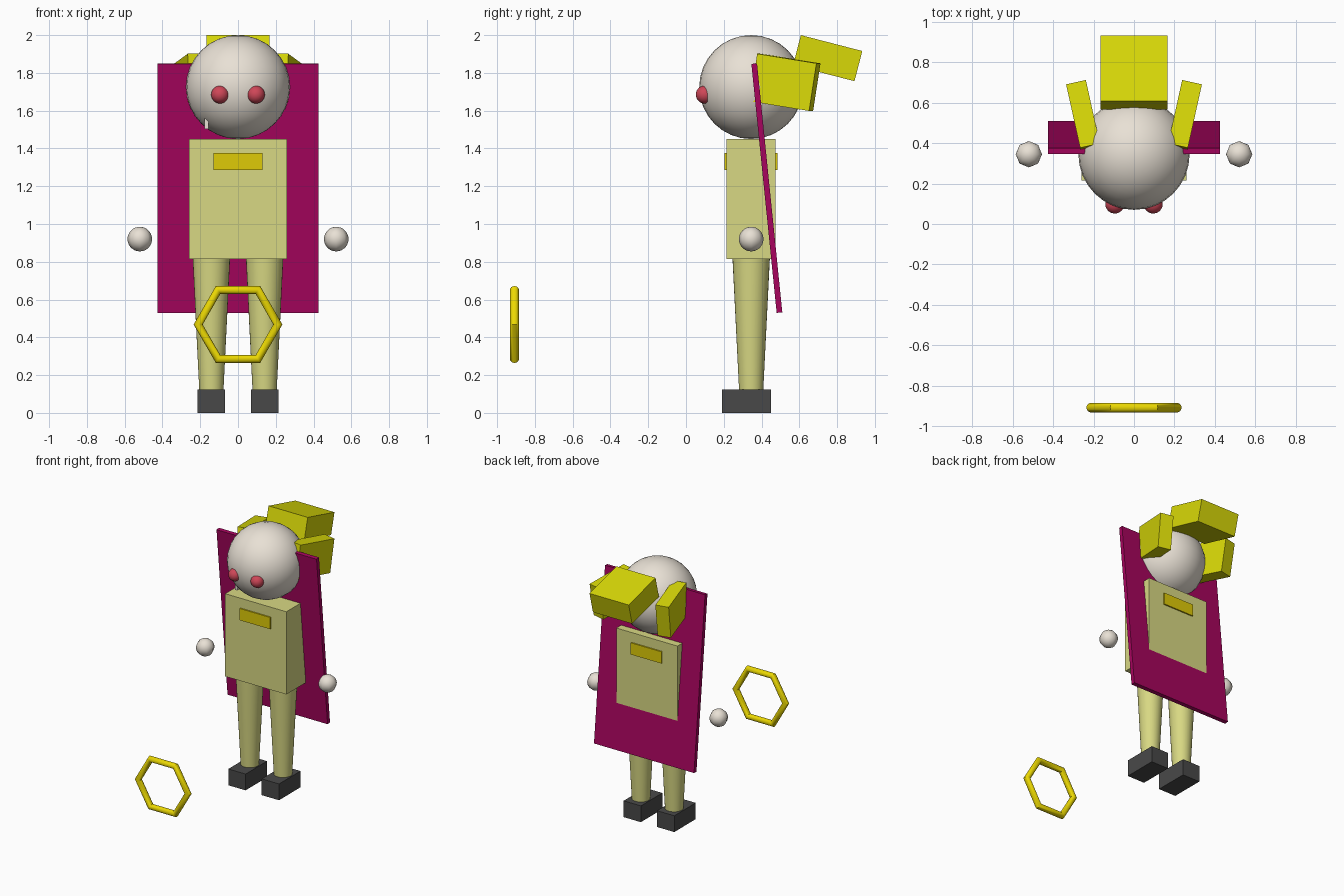
import bpy
from math import radians, pi

if "Cube" in bpy.data.objects:
    bpy.data.objects.remove(bpy.data.objects["Cube"])

CY = 0.345  # depth of the figure's axis


def mat(name, r, g, b):
    m = bpy.data.materials.new(name)
    m.diffuse_color = [(c / 255) ** 2.2 for c in (r, g, b)] + [1]
    m.use_nodes = True
    m.node_tree.nodes["Principled BSDF"].inputs["Base Color"].default_value = m.diffuse_color
    return m


SKIN = mat("cream", 232, 224, 212)
EYE = mat("rose", 205, 72, 88)
CLOTH = mat("pale_yellow", 215, 215, 130)
PLATE = mat("gold", 222, 202, 16)
CAPE = mat("magenta", 166, 12, 94)
HAIR = mat("yellow", 216, 216, 16)
SHOE = mat("charcoal", 74, 74, 74)
RING = mat("ring_yellow", 235, 215, 10)


def finish(name, material, smooth=None):
    o = bpy.context.object
    o.name = name
    o.data.materials.append(material)
    if smooth:
        bpy.ops.object.shade_smooth_by_angle(angle=radians(smooth))
    return o


def box(name, loc, size, material, rot=(0, 0, 0)):
    bpy.ops.mesh.primitive_cube_add(size=1, location=loc,
                                    rotation=[radians(a) for a in rot])
    bpy.context.object.scale = size
    return finish(name, material)


def ball(name, loc, r, material, seg=32, rings=16):
    bpy.ops.mesh.primitive_uv_sphere_add(segments=seg, ring_count=rings,
                                         radius=r, location=loc)
    return finish(name, material, 60)


# Head and torso
ball("head", (0, CY, 1.725), 0.275, SKIN)
box("mouth_chip", (-0.167, 0.24, 1.53), (0.022, 0.05, 0.055), SKIN)
box("torso", (0, CY, 1.1325), (0.52, 0.26, 0.635), CLOTH)
box("chest_plate", (0, CY, 1.33), (0.26, 0.28, 0.09), PLATE)

# Cape, a thin slab leaning back through the torso
box("cape", (0, 0.428, 1.19), (0.85, 0.03, 1.325), CAPE, (5.8, 0, 0))

# Hair blocks
box("hair_top", (0, 0.75, 1.878), (0.333, 0.336, 0.165), HAIR, (-14.5, 0, 0))

# Mirrored parts
for side, s in (("left", -1), ("right", 1)):
    ball(f"eye_{side}", (s * 0.095, 0.099, 1.685), 0.047, EYE)
    ball(f"hand_{side}", (s * 0.52, CY, 0.92), 0.065, SKIN, 8, 16)
    box(f"hair_{side}", (s * 0.248, 0.525, 1.75), (0.1, 0.325, 0.255), HAIR,
        (-9, 0, -s * 12.5))
    bpy.ops.mesh.primitive_cone_add(vertices=32, radius1=0.064, radius2=0.099,
                                    depth=0.70, location=(s * 0.141, CY, 0.47))
    finish(f"leg_{side}", CLOTH, 40)
    box(f"shoe_{side}", (s * 0.142, 0.32, 0.0625), (0.147, 0.26, 0.125), SHOE)

# Hexagonal ring floating in front
bpy.ops.mesh.primitive_torus_add(major_segments=6, minor_segments=16,
                                 major_radius=0.211, minor_radius=0.024,
                                 location=(0, -0.908, 0.468),
                                 rotation=(pi / 2, 0, 0))
finish("hex_ring", RING, 40)
